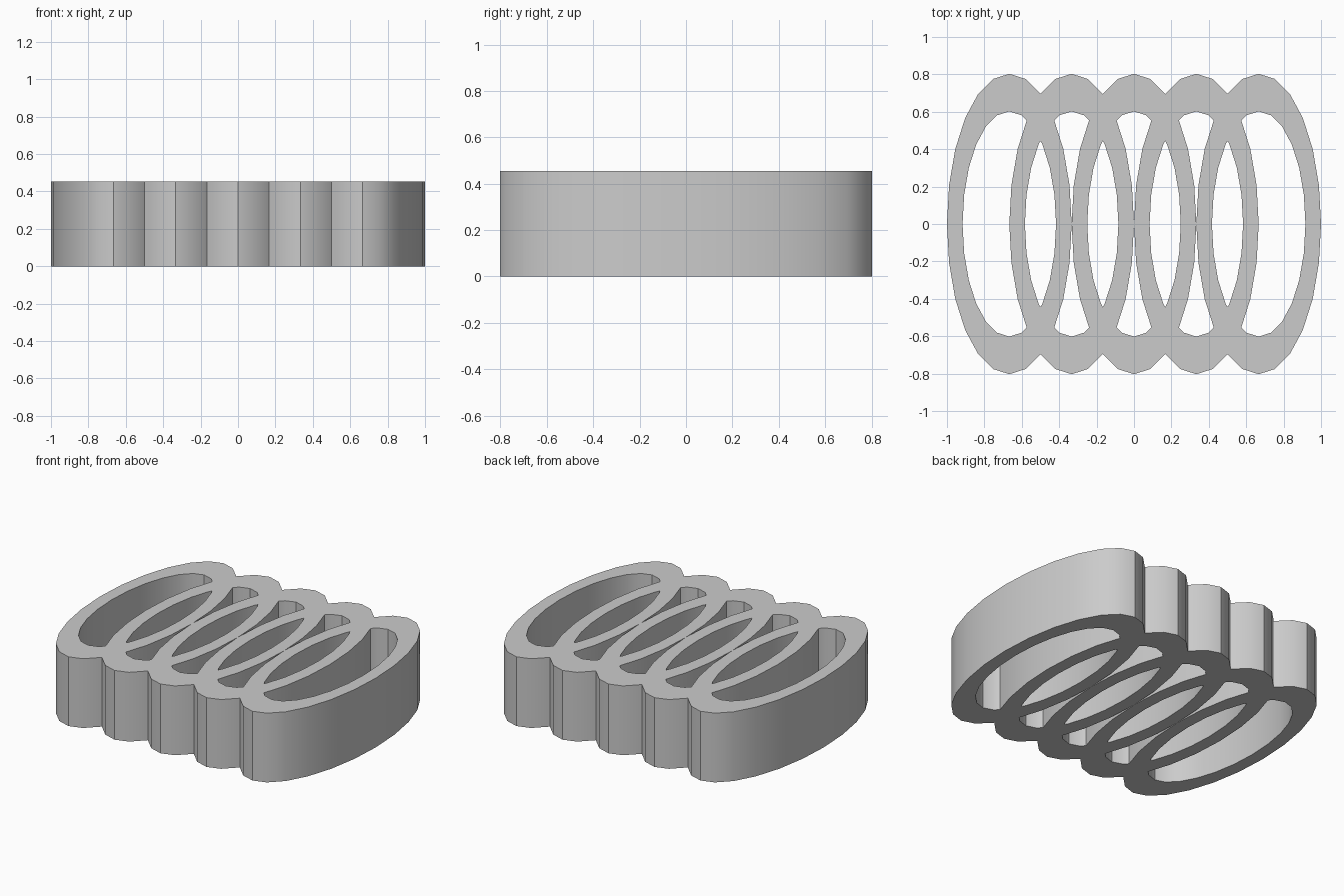
import bpy
import bmesh
from math import sin, cos, radians, tau
from mathutils import Vector
from mathutils.geometry import delaunay_2d_cdt

RINGS = 5
SIDES = 24
OUTER = (1 / 3, 0.803)
INNER = (0.25, 0.602)
HEIGHT = 0.454

cube = bpy.data.objects.get("Cube")
if cube:
    bpy.data.objects.remove(cube, do_unlink=True)


def make_material(name, colour):
    mat = bpy.data.materials.new(name)
    mat.use_nodes = True
    mat.diffuse_color = colour
    mat.node_tree.nodes["Principled BSDF"].inputs["Base Color"].default_value = colour
    return mat


def ellipse(cx, radii):
    return [Vector((cx + radii[0] * cos(tau * i / SIDES), radii[1] * sin(tau * i / SIDES)))
            for i in range(SIDES)]


# Outlines of the overlapping rings: even loops are rims, odd loops are holes
points, loops = [], []
for r in range(RINGS):
    cx = (r - (RINGS - 1) / 2) * OUTER[0]
    for radii in (OUTER, INNER):
        loops.append(list(range(len(points), len(points) + SIDES)))
        points += ellipse(cx, radii)

# Merge the outlines and keep every piece that lies in the band of some ring
verts, _, faces, _, _, sources = delaunay_2d_cdt(points, [], loops, 1, 1e-4)
bm = bmesh.new()
bverts = [bm.verts.new((v.x, v.y, 0)) for v in verts]
for face, src in zip(faces, sources):
    if any(2 * r in src and 2 * r + 1 not in src for r in range(RINGS)):
        bm.faces.new([bverts[i] for i in face])
bmesh.ops.delete(bm, geom=[v for v in bm.verts if not v.link_faces], context='VERTS')

# Raise the flat pattern into a solid
top = bmesh.ops.extrude_face_region(bm, geom=bm.faces[:], use_keep_orig=True)
bmesh.ops.translate(bm, vec=(0, 0, HEIGHT),
                    verts=[g for g in top["geom"] if isinstance(g, bmesh.types.BMVert)])
bmesh.ops.recalc_face_normals(bm, faces=bm.faces[:])

mesh = bpy.data.meshes.new("linked_oval_rings")
bm.to_mesh(mesh)
bm.free()
mesh.materials.append(make_material("light grey", (0.6, 0.6, 0.6, 1)))
rings = bpy.data.objects.new("linked_oval_rings", mesh)
bpy.context.collection.objects.link(rings)

# Smooth the curved walls, keep tips and rims sharp
bpy.ops.object.select_all(action='DESELECT')
rings.select_set(True)
bpy.context.view_layer.objects.active = rings
bpy.ops.object.shade_smooth_by_angle(angle=radians(30))
